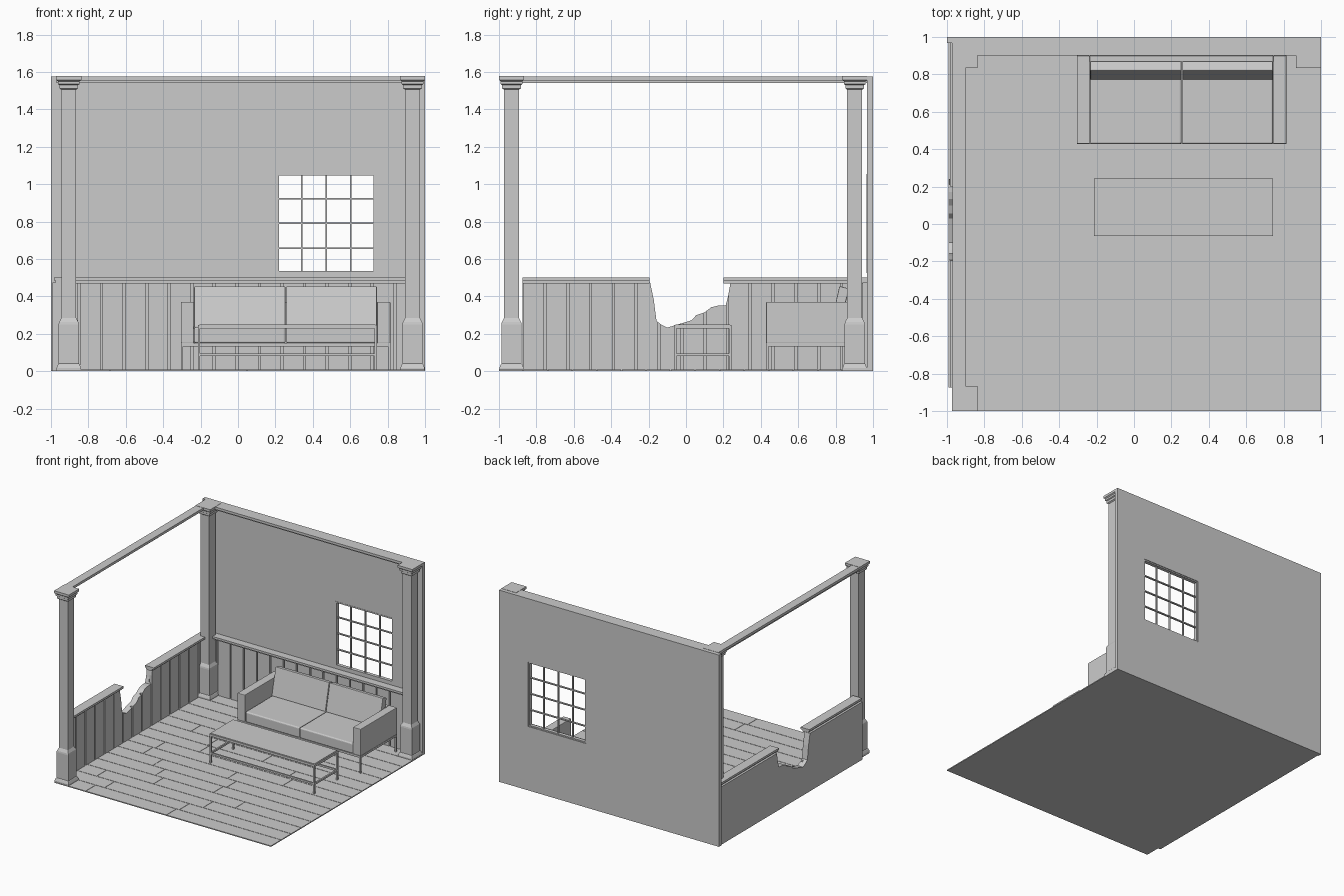
import bpy, bmesh, random
from mathutils import Vector

if "Cube" in bpy.data.objects:
    bpy.data.objects.remove(bpy.data.objects["Cube"])

random.seed(4)


def mesh(name, bm, bevel=0, segs=2):
    bmesh.ops.recalc_face_normals(bm, faces=bm.faces)
    me = bpy.data.meshes.new(name)
    bm.to_mesh(me)
    bm.free()
    ob = bpy.data.objects.new(name, me)
    bpy.context.collection.objects.link(ob)
    if bevel:
        m = ob.modifiers.new("soft_edge", 'BEVEL')
        m.width, m.segments = bevel, segs
    return ob


def add_box(bm, x0, x1, y0, y1, z0, z1):
    vs = bmesh.ops.create_cube(bm, size=1)['verts']
    for v in vs:
        v.co = Vector(((x0 + x1) / 2 + v.co.x * (x1 - x0),
                       (y0 + y1) / 2 + v.co.y * (y1 - y0),
                       (z0 + z1) / 2 + v.co.z * (z1 - z0)))


def boxes(name, items, bevel=0, segs=2):
    bm = bmesh.new()
    for b in items:
        add_box(bm, *b)
    return mesh(name, bm, bevel, segs)


def extrude_x(bm, yz, x0, x1):
    f = bm.faces.new([bm.verts.new((x0, y, z)) for y, z in yz])
    r = bmesh.ops.extrude_face_region(bm, geom=[f])
    for v in r['geom']:
        if isinstance(v, bmesh.types.BMVert):
            v.co.x = x1


# Floor: thin base with staggered planks
boxes("floor_base", [(-0.97, 1, -1, 1, 0, 0.004)])
planks = []
rows = 15
pitch = 1.97 / rows
for r in range(rows):
    y = -1 + r * pitch
    cuts = [-0.97] + sorted(random.uniform(-0.8 + i * 0.8, -0.3 + i * 0.8) for i in range(2)) + [1]
    for a, b in zip(cuts, cuts[1:]):
        planks.append((a, b - (0.003 if b < 1 else 0), y, y + pitch - 0.004, 0.003, 0.008))
boxes("floor_planks", planks)

# Back wall with window opening
WX0, WX1, WZ0, WZ1 = 0.21, 0.735, 0.525, 1.055
wall = boxes("back_wall", [(-1, 1, 0.968, 1, 0, 1.575)])
cutter = boxes("window_cutter", [(WX0, WX1, 0.9, 1.1, WZ0, WZ1)])
cutter.hide_render = True
m = wall.modifiers.new("opening", 'BOOLEAN')
m.object, m.operation, m.solver = cutter, 'DIFFERENCE', 'EXACT'
bpy.context.view_layer.objects.active = wall
bpy.ops.object.modifier_apply(modifier="opening")
bpy.data.objects.remove(cutter)

# Window frame and glazing bars, four panes each way
t = 0.01
frame = [(WX0, WX0 + t, 0.966, 0.995, WZ0, WZ1), (WX1 - t, WX1, 0.966, 0.995, WZ0, WZ1),
         (WX0, WX1, 0.966, 0.995, WZ0, WZ0 + t), (WX0, WX1, 0.966, 0.995, WZ1 - t, WZ1)]
boxes("window_frame", frame)
bars = []
for i in (1, 2, 3):
    x = WX0 + (WX1 - WX0) * i / 4
    z = WZ0 + (WZ1 - WZ0) * i / 4
    bars += [(x - 0.004, x + 0.004, 0.975, 0.988, WZ0, WZ1),
             (WX0, WX1, 0.974, 0.989, z - 0.004, z + 0.004)]
boxes("window_bars", bars)

# Back wainscot boards, cap rail and crown
n = 16
step = 1.93 / n
boxes("back_wainscot", [(-0.965 + i * step, -0.965 + (i + 1) * step - 0.012, 0.945, 0.97, 0, 0.475)
                        for i in range(n)])
boxes("back_cap_rail", [(-0.97, 0.9, 0.905, 0.97, 0.485, 0.502), (-0.97, 0.9, 0.922, 0.97, 0.47, 0.485)])
boxes("back_crown", [(-0.97, 0.99, 0.9, 0.97, 1.555, 1.575), (-0.97, 0.99, 0.918, 0.97, 1.54, 1.555)])

# Broken left half wall: top edge profile in (y, z)
EDGE = [(-0.875, 0.475), (-0.192, 0.475), (-0.172, 0.38), (-0.158, 0.27), (-0.135, 0.25),
        (-0.1, 0.233), (-0.06, 0.245), (-0.01, 0.26), (0.03, 0.272), (0.055, 0.3),
        (0.1, 0.315), (0.135, 0.342), (0.17, 0.35), (0.212, 0.352), (0.225, 0.4),
        (0.238, 0.475), (0.97, 0.475)]


def edge_z(y):
    for (a, za), (b, zb) in zip(EDGE, EDGE[1:]):
        if a <= y <= b:
            return za + (zb - za) * (y - a) / (b - a)


def wall_strip(bm, y0, y1, x0, x1):
    top = [(y0, edge_z(y0))] + [p for p in EDGE if y0 < p[0] < y1] + [(y1, edge_z(y1))]
    extrude_x(bm, [(y1, 0), (y0, 0)] + top, x0, x1)


bm = bmesh.new()
wall_strip(bm, -0.874, 0.969, -0.993, -0.962)
mesh("left_half_wall", bm)
bm = bmesh.new()
n = 15
step = 1.83 / n
for i in range(n):
    y = -0.87 + i * step
    wall_strip(bm, y, y + step - 0.012, -0.965, -0.943)
mesh("left_wainscot", bm)
for side, y0, y1 in (("front", -0.875, -0.195), ("rear", 0.2, 0.97)):
    boxes("left_cap_rail_" + side, [(-0.985, -0.905, y0, y1, 0.485, 0.502),
                                    (-0.975, -0.922, y0, y1, 0.47, 0.485)])

# Left overhead beam
boxes("left_beam", [(-0.97, -0.9, -0.93, 0.97, 1.555, 1.575),
                    (-0.96, -0.918, -0.93, 0.97, 1.54, 1.555)])

# Square columns from a (half width, height) profile
PROFILE = [(0.065, 0), (0.065, 0.018), (0.058, 0.036), (0.054, 0.04), (0.054, 0.25), (0.052, 0.262),
           (0.04, 0.285), (0.04, 1.505), (0.05, 1.512), (0.05, 1.53), (0.058, 1.535),
           (0.058, 1.55), (0.067, 1.557), (0.067, 1.577)]


def column(name, cx, cy):
    bm = bmesh.new()
    rings = [[bm.verts.new((cx + sx * w, cy + sy * w, z))
              for sx, sy in ((-1, -1), (1, -1), (1, 1), (-1, 1))] for w, z in PROFILE]
    for a, b in zip(rings, rings[1:]):
        for i in range(4):
            j = (i + 1) % 4
            bm.faces.new((a[i], a[j], b[j], b[i]))
    bm.faces.new(rings[0])
    bm.faces.new(rings[-1])
    mesh(name, bm)


column("column_front_left", -0.905, -0.933)
column("column_back_left", -0.905, 0.902)
column("column_back_right", 0.933, 0.902)

# Sofa: base frame with legs, arms, back, cushions
SX0, SX1, SY0, SY1 = -0.305, 0.815, 0.428, 0.9
base = [(SX0, SX1, SY0, SY1, 0.133, 0.15)]
for x in (SX0, SX1 - 0.012):
    for y in (SY0, SY1 - 0.012):
        base.append((x, x + 0.012, y, y + 0.012, 0, 0.135))
boxes("sofa_base", base)
boxes("sofa_arm_left", [(SX0, -0.237, SY0, SY1, 0.15, 0.37)], 0.004)
boxes("sofa_arm_right", [(0.745, SX1, SY0, SY1, 0.15, 0.37)], 0.004)
boxes("sofa_back", [(-0.237, 0.745, 0.865, SY1, 0.15, 0.37)], 0.004)
for side, x0, x1 in (("left", -0.234, 0.254), ("right", 0.258, 0.743)):
    boxes("seat_cushion_" + side, [(x0, x1, SY0, 0.866, 0.15, 0.235)], 0.01, 3)
    bm = bmesh.new()
    extrude_x(bm, [(0.77, 0.233), (0.82, 0.455), (0.872, 0.442), (0.822, 0.233)], x0, x1)
    mesh("back_cushion_" + side, bm, 0.006, 2)

# Coffee table: top, legs, upper and lower rails
TX0, TX1, TY0, TY1, w = -0.215, 0.742, -0.065, 0.243, 0.013
boxes("table_top", [(TX0 + 0.008, TX1 - 0.008, TY0 + 0.008, TY1 - 0.008, 0.23, 0.25)])
parts = []
for x in (TX0, TX1 - w):
    for y in (TY0, TY1 - w):
        parts.append((x, x + w, y, y + w, 0, 0.247))
for z0, z1 in ((0.08, 0.095), (0.228, 0.247)):
    for x in (TX0, TX1 - w):
        parts.append((x, x + w, TY0, TY1, z0, z1))
    for y in (TY0, TY1 - w):
        parts.append((TX0, TX1, y, y + w, z0, z1))
boxes("table_frame", parts)
